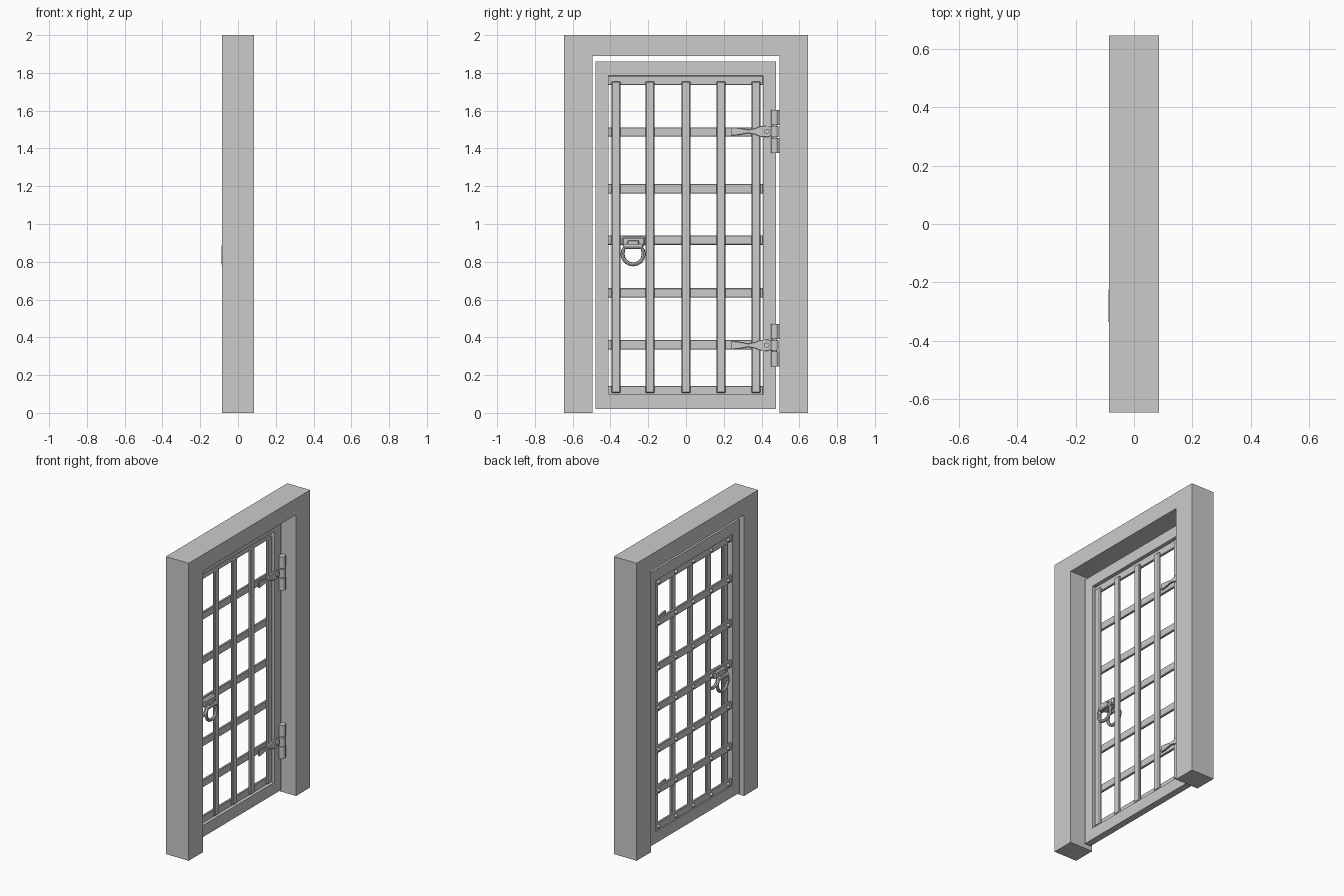
import bpy, bmesh, math
from mathutils import Vector

if "Cube" in bpy.data.objects:
    bpy.data.objects.remove(bpy.data.objects["Cube"])


def finish(name, bm, bevel=0.0, smooth=False):
    bmesh.ops.recalc_face_normals(bm, faces=bm.faces)
    me = bpy.data.meshes.new(name)
    bm.to_mesh(me)
    bm.free()
    ob = bpy.data.objects.new(name, me)
    bpy.context.collection.objects.link(ob)
    if bevel:
        mod = ob.modifiers.new("bevel", 'BEVEL')
        mod.width = bevel
        mod.segments = 1
    if smooth:
        bpy.context.view_layer.objects.active = ob
        ob.select_set(True)
        bpy.ops.object.shade_smooth_by_angle(angle=math.radians(40))
        ob.select_set(False)
    return ob


def box(name, x, y, z, bevel=0.0):
    bm = bmesh.new()
    bmesh.ops.create_cube(bm, size=1)
    for v in bm.verts:
        v.co = Vector([(r[0] + r[1]) / 2 + c * (r[1] - r[0]) for c, r in zip(v.co, (x, y, z))])
    return finish(name, bm, bevel)


def extrude_profile(name, pts, x0, x1, bevel=0.0):
    # (y, z) outline extruded along x
    bm = bmesh.new()
    face = bm.faces.new([bm.verts.new((x0, y, z)) for y, z in pts])
    res = bmesh.ops.extrude_face_region(bm, geom=[face])
    for v in res["geom"]:
        if isinstance(v, bmesh.types.BMVert):
            v.co.x = x1
    return finish(name, bm, bevel)


def cylinder(name, loc, r, depth, axis='Z', sides=12):
    bm = bmesh.new()
    bmesh.ops.create_cone(bm, cap_ends=True, segments=sides, radius1=r, radius2=r, depth=depth)
    for v in bm.verts:
        x, y, z = v.co
        v.co = Vector({'Z': (x, y, z), 'X': (z, x, y), 'Y': (x, z, y)}[axis]) + Vector(loc)
    return finish(name, bm, smooth=True)


def ring(name, center, path, r, sides=8):
    # round tube swept around a closed (y, z) path
    bm = bmesh.new()
    n = len(path)
    loops = []
    for i, p in enumerate(path):
        a, b = Vector(path[i - 1]), Vector(path[(i + 1) % n])
        t = (b - a).normalized()
        nor = Vector((t.y, -t.x))
        loop = []
        for k in range(sides):
            ang = 2 * math.pi * k / sides
            o = nor * (r * math.cos(ang))
            loop.append(bm.verts.new((center[0] + r * math.sin(ang),
                                      center[1] + p[0] + o.x, center[2] + p[1] + o.y)))
        loops.append(loop)
    for i in range(n):
        A, B = loops[i], loops[(i + 1) % n]
        for k in range(sides):
            bm.faces.new((A[k], A[(k + 1) % sides], B[(k + 1) % sides], B[k]))
    return finish(name, bm, smooth=True)


# Outer door surround, open at the floor
extrude_profile("door_surround", [(-0.645, 0), (-0.495, 0), (-0.495, 1.89), (0.495, 1.89), (0.495, 0),
                                  (0.645, 0), (0.645, 2), (-0.645, 2)], -0.085, 0.085)

# Door leaf frame: stiles and rails
LX = (-0.06, -0.015)
for name, y in (("latch_stile", (-0.48, -0.41)), ("hinge_stile", (0.407, 0.477))):
    box(name, LX, y, (0.02, 1.86))
for name, z in (("bottom_rail", (0.02, 0.098)), ("top_rail", (1.785, 1.86))):
    box(name, LX, (-0.41, 0.407), z)

# Bar lattice: flat horizontals behind, verticals in front
V_Y = (-0.37, -0.19, 0.0, 0.185, 0.37)
H_Z = (0.118, 0.36, 0.635, 0.915, 1.187, 1.487, 1.76)
for z in H_Z:
    box("horizontal_bar", (-0.053, -0.037), (-0.412, 0.409), (z - 0.025, z + 0.025), 0.003)
for y in V_Y:
    box("vertical_bar", (-0.038, -0.02), (y - 0.024, y + 0.024), (0.105, 1.755), 0.005)

# Rivets on the back of each crossing
for y in V_Y:
    for z in H_Z:
        bm = bmesh.new()
        bmesh.ops.create_uvsphere(bm, u_segments=8, v_segments=6, radius=0.013)
        bmesh.ops.translate(bm, verts=bm.verts, vec=(-0.053, y, z))
        finish("rivet", bm, smooth=True)

# Hinges: flared strap, bolt, three-part barrel and jamb leaves
half = [(0.24, 0.022), (0.275, 0.019), (0.33, 0.009), (0.365, 0.016), (0.395, 0.028),
        (0.435, 0.03), (0.455, 0.02)]
for cz in (0.358, 1.49):
    outline = [(y, cz + h) for y, h in half] + [(y, cz - h) for y, h in reversed(half)]
    extrude_profile("hinge_strap", outline, -0.021, -0.009, 0.002)
    cylinder("hinge_bolt", (-0.006, 0.428, cz), 0.014, 0.014, 'X')
    for lo, hi in ((-0.113, -0.034), (-0.029, 0.029), (0.034, 0.113)):
        cylinder("hinge_barrel", (0.0, 0.47, cz + (lo + hi) / 2), 0.021, hi - lo)
        if hi - lo > 0.07:
            box("hinge_jamb_leaf", (-0.012, 0.012), (0.475, 0.496), (cz + lo, cz + hi))
    cylinder("hinge_pin", (0.0, 0.47, cz), 0.011, 0.22)

# Pull handles on both faces, hung from a shared mount
HY = -0.28
box("handle_mount", (-0.066, -0.012), (HY - 0.058, HY + 0.064), (0.882, 0.93), 0.008)
path = [(0.056 * math.cos(a), 0.056 * math.sin(a))
        for a in (math.radians(140 + 260 * i / 12) for i in range(13))]
for x in (-0.076, -0.002):
    ring("pull_ring", (x, HY, 0.842), path, 0.0105)
    cylinder("ring_hanger", (x, HY, 0.884), 0.011, 0.1, 'Y', 10)
    box("ring_bracket", (x - 0.008, x + 0.008), (HY - 0.03, HY + 0.03), (0.876, 0.912), 0.003)
cylinder("handle_spindle", (-0.039, HY, 0.895), 0.012, 0.07, 'X', 10)
